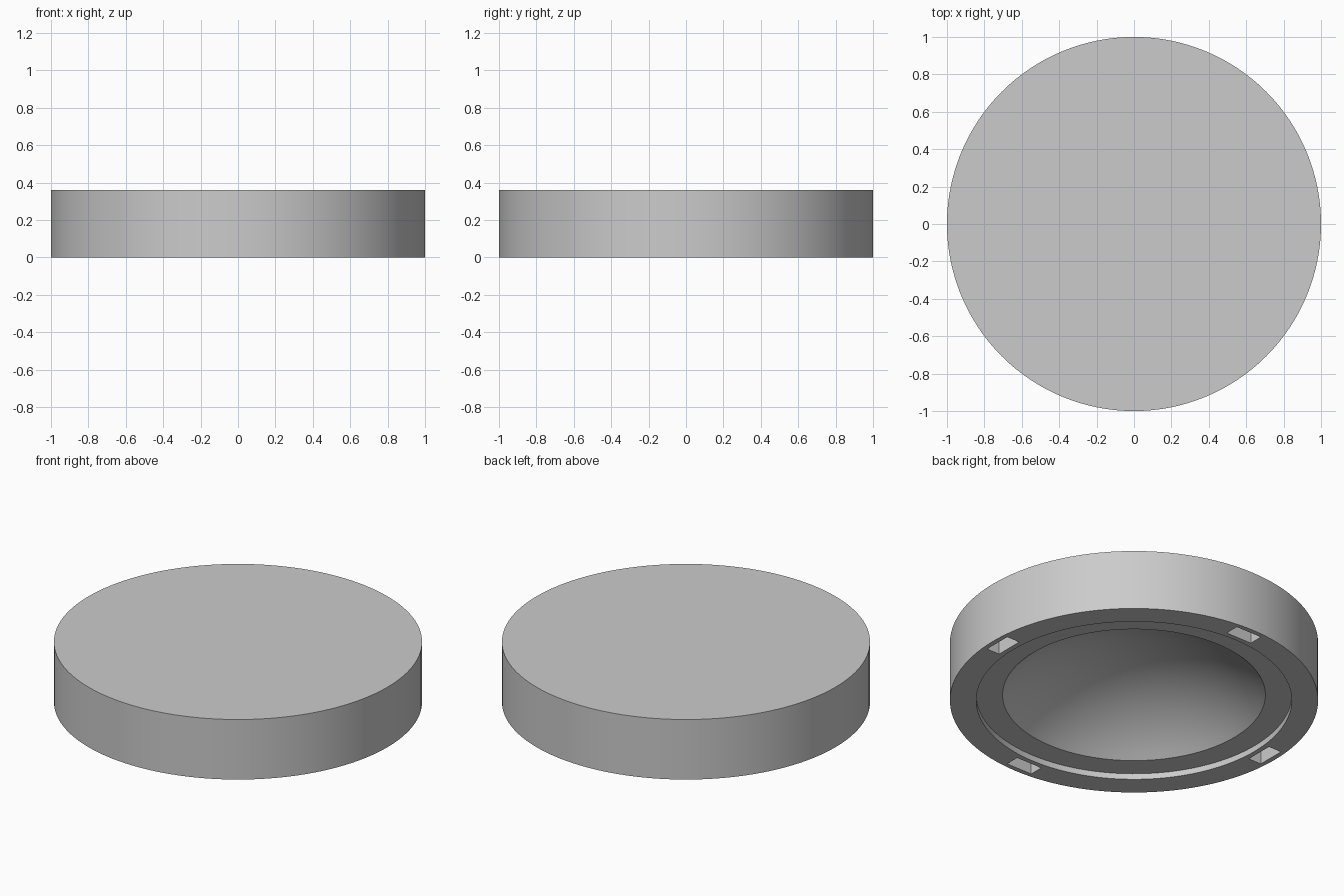
import bpy
import bmesh
import math
from mathutils import Matrix, Vector

if "Cube" in bpy.data.objects:
    bpy.data.objects.remove(bpy.data.objects["Cube"], do_unlink=True)

HEIGHT = 0.36
STEP_RADIUS, STEP_DEPTH = 0.857, 0.035
BOWL_RADIUS, BOWL_DEPTH = 0.714, 0.28
SLOT_SIZE = (0.085, 0.17, 0.24)   # radial, tangential, twice the depth
SLOT_CENTRE = 0.928
SEGMENTS = 128
BOWL_STEPS = 20


def make_material(name, colour):
    mat = bpy.data.materials.new(name)
    mat.use_nodes = True
    mat.diffuse_color = colour
    mat.node_tree.nodes["Principled BSDF"].inputs["Base Color"].default_value = colour
    return mat


def make_object(name, bm):
    mesh = bpy.data.meshes.new(name)
    bm.to_mesh(mesh)
    bm.free()
    obj = bpy.data.objects.new(name, mesh)
    bpy.context.collection.objects.link(obj)
    return obj


# Lid profile: flat top, straight rim, stepped seat, spherical hollow
sphere = (BOWL_RADIUS ** 2 + BOWL_DEPTH ** 2) / (2 * BOWL_DEPTH)
half_angle = math.asin(BOWL_RADIUS / sphere)
ceiling = STEP_DEPTH + BOWL_DEPTH
profile = [(0, HEIGHT), (1, HEIGHT), (1, 0), (STEP_RADIUS, 0), (STEP_RADIUS, STEP_DEPTH)]
for i in range(BOWL_STEPS + 1):
    a = half_angle * (1 - i / BOWL_STEPS)
    profile.append((sphere * math.sin(a), ceiling - sphere * (1 - math.cos(a))))

# Lid body, turned around the vertical axis
bm = bmesh.new()
verts = [bm.verts.new((r, 0, z)) for r, z in profile]
edges = [bm.edges.new(pair) for pair in zip(verts, verts[1:])]
bmesh.ops.spin(bm, geom=verts + edges, cent=(0, 0, 0), axis=(0, 0, 1),
               angle=math.tau, steps=SEGMENTS)
bmesh.ops.remove_doubles(bm, verts=bm.verts, dist=0.0001)
bmesh.ops.recalc_face_normals(bm, faces=bm.faces)
lid = make_object("lid", bm)
lid.data.materials.append(make_material("mid grey", (0.6, 0.6, 0.6, 1)))

# Four rectangular slots in the underside of the rim
bm = bmesh.new()
for i in range(4):
    place = (Matrix.Rotation(i * math.pi / 2, 4, "Z")
             @ Matrix.Translation((SLOT_CENTRE, 0, 0))
             @ Matrix.Diagonal(Vector(SLOT_SIZE).to_4d()))
    bmesh.ops.create_cube(bm, size=1, matrix=place)
cutter = make_object("slot_cutter", bm)
cutter.hide_render = True

cut = lid.modifiers.new("slots", "BOOLEAN")
cut.operation = "DIFFERENCE"
cut.solver = "EXACT"
cut.object = cutter
bpy.ops.object.select_all(action="DESELECT")
bpy.context.view_layer.objects.active = lid
lid.select_set(True)
bpy.ops.object.modifier_apply(modifier=cut.name)
bpy.data.objects.remove(cutter, do_unlink=True)

bpy.ops.object.shade_smooth_by_angle(angle=math.radians(25))
